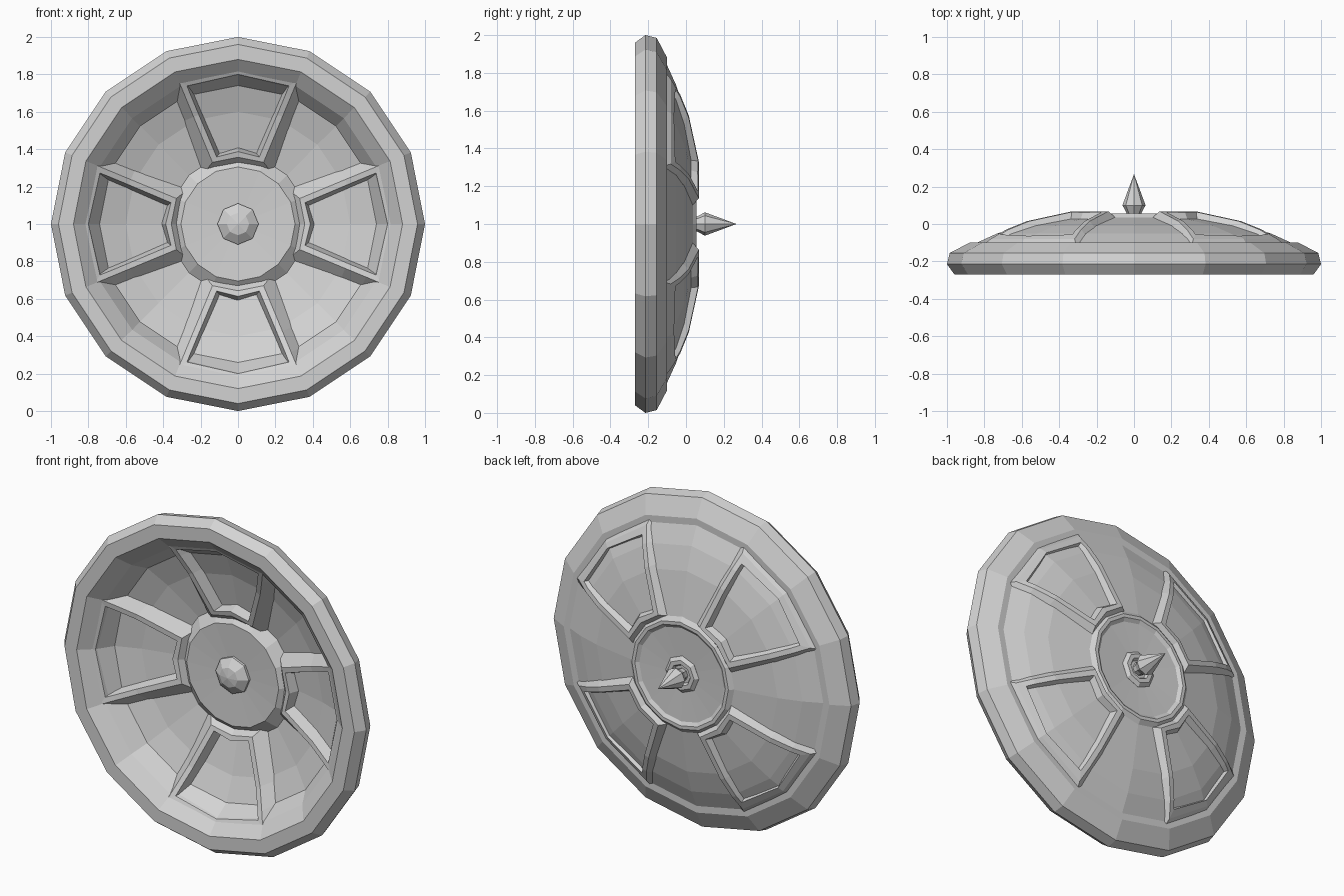
import bpy, bmesh, math

cube = bpy.data.objects.get("Cube")
if cube:
    bpy.data.objects.remove(cube, do_unlink=True)

grey = bpy.data.materials.new("light_grey")
grey.use_nodes = True
grey.diffuse_color = (0.65, 0.65, 0.65, 1)
grey.node_tree.nodes["Principled BSDF"].inputs["Base Color"].default_value = (0.65, 0.65, 0.65, 1)

CENTRE_Z = 1.0
WEDGE = math.radians(22.5)


def finish(name, bm):
    bmesh.ops.remove_doubles(bm, verts=bm.verts, dist=1e-5)
    bmesh.ops.recalc_face_normals(bm, faces=bm.faces)
    mesh = bpy.data.meshes.new(name)
    bm.to_mesh(mesh)
    bm.free()
    mesh.materials.append(grey)
    obj = bpy.data.objects.new(name, mesh)
    bpy.context.collection.objects.link(obj)
    return obj


def skin(bm, loops, closed):
    """Join neighbouring vertex loops with quads."""
    n = len(loops[0])
    for i in range(len(loops) if closed else len(loops) - 1):
        a, b = loops[i], loops[(i + 1) % len(loops)]
        for j in range(n):
            k = (j + 1) % n
            face = list(dict.fromkeys((a[j], a[k], b[k], b[j])))
            if len(face) > 2:
                bm.faces.new(face)


def lathe(name, profile, sides):
    """Spin (radius, y) points round the y axis; radius 0 makes a pole."""
    bm = bmesh.new()
    loops = []
    for r, y in profile:
        if r == 0:
            loops.append([bm.verts.new((0, y, CENTRE_Z))] * sides)
        else:
            angles = [2 * math.pi * i / sides for i in range(sides)]
            loops.append([bm.verts.new((r * math.sin(a), y, CENTRE_Z + r * math.cos(a)))
                          for a in angles])
    skin(bm, loops, False)
    return finish(name, bm)


def height(curve, r):
    """Linear interpolation along (radius, y) points with rising radius."""
    if r <= curve[0][0]:
        return curve[0][1]
    for (r0, y0), (r1, y1) in zip(curve, curve[1:]):
        if r <= r1:
            return y0 + (y1 - y0) * (r - r0) / (r1 - r0)
    return curve[-1][1]


# Dish shell with thick rim: back centre, round the rim, to front centre
back = [(0, 0.03), (0.28, 0.042), (0.3, 0.056), (0.32, 0.056), (0.345, 0.036),
        (0.6, -0.01), (0.735, -0.052), (0.84, -0.1), (0.88, -0.1)]
rim = [(0.985, -0.155), (1.0, -0.215), (0.96, -0.27), (0.88, -0.27)]
front = [(0.8, -0.2), (0.74, -0.11), (0.6, -0.055), (0.37, 0.0), (0.305, -0.05), (0, -0.035)]
lathe("dish_shell", back + rim + front, 16)

# Centre knob on the front, with a collar on the back
lathe("centre_knob", [(0, -0.1), (0.06, -0.09), (0.11, -0.055), (0.11, 0.035),
                      (0.09, 0.052), (0.065, 0.052), (0.055, 0.035), (0, 0.035)], 8)

# Back spike
lathe("back_spike", [(0, 0.02), (0.035, 0.02), (0.04, 0.06), (0.062, 0.1), (0, 0.267)], 8)

# Frame heights by radius: back crest, front ridge, and inside the shell
crest = [(0.357, 0.068), (0.62, 0.015), (0.74, -0.03), (0.83, -0.08)]
ridge = [(0.357, -0.06), (0.62, -0.13), (0.74, -0.18), (0.83, -0.22)]
middle = [(0.357, 0.015), (0.6, -0.035), (0.74, -0.085), (0.83, -0.15)]

# Frame path: radius, side, and the direction of a unit inward offset
side = [(0.83, -1.5, -0.95), (0.74, -0.92, 0.38), (0.62, -0.92, 0.38),
        (0.357, -0.75, 0.95)]
path = [(r, 1, du, dv) for r, du, dv in side]
path += [(0.357, 0, 0, 1)]
path += [(r, -1, -du, dv) for r, du, dv in reversed(side)]
path += [(0.83, 0, 0, -1)]


def window_frame(name, turn, top, spread):
    """Raised border round a wedge of the dish, with a sloping outer side."""
    bm = bmesh.new()
    loops = []
    for offset, curve in ((-spread, middle), (0, top), (0.03, top), (0.055, middle)):
        loop = []
        for r, s, du, dv in path:
            u = r * math.sin(WEDGE * s) + offset * du
            v = r * math.cos(WEDGE * s) + offset * dv
            x = u * math.cos(turn) + v * math.sin(turn)
            z = v * math.cos(turn) - u * math.sin(turn)
            loop.append(bm.verts.new((x, height(curve, math.hypot(u, v)), CENTRE_Z + z)))
        loops.append(loop)
    skin(bm, loops, True)
    return finish(name, bm)


# Front frames face the four main directions, back frames the diagonals
for i, place in enumerate(("top", "left", "bottom", "right")):
    window_frame("front_frame_" + place, i * math.pi / 2, ridge, 0.07)
for i, place in enumerate(("upper_left", "lower_left", "lower_right", "upper_right")):
    window_frame("back_frame_" + place, (i + 0.5) * math.pi / 2, crest, 0.05)
